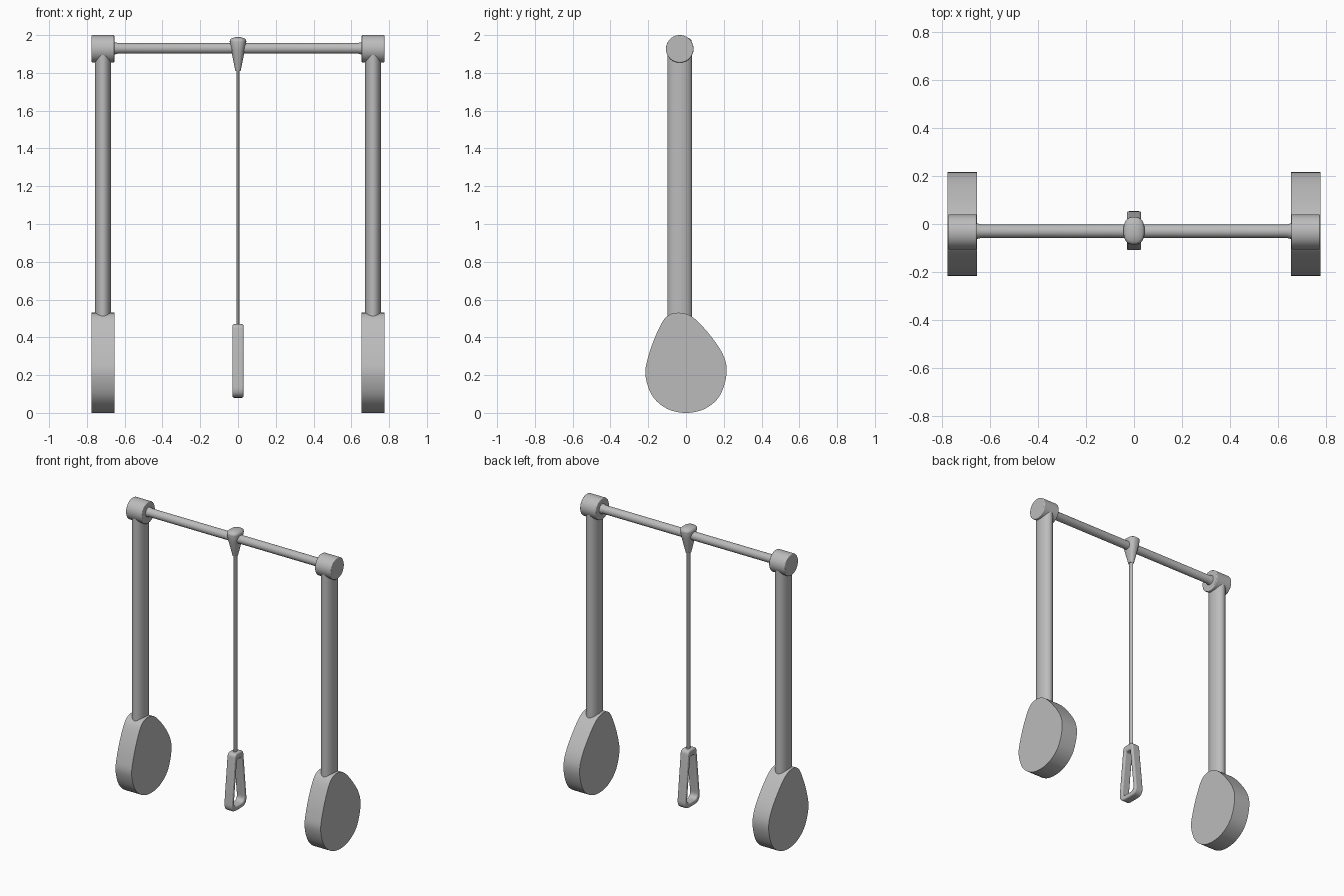
import bpy, bmesh, math
from mathutils import Vector, Matrix

if "Cube" in bpy.data.objects:
    bpy.data.objects.remove(bpy.data.objects["Cube"])

grey = bpy.data.materials.new("plain grey")
grey.diffuse_color = (0.5, 0.5, 0.5, 1)
grey.use_nodes = True
grey.node_tree.nodes["Principled BSDF"].inputs["Base Color"].default_value = grey.diffuse_color
CY = -0.033          # depth line of the posts and bar
HY = -0.028          # depth line of the hanging pull


def finish(name, bm, angle=35, bevel=0.0):
    bmesh.ops.recalc_face_normals(bm, faces=bm.faces)
    me = bpy.data.meshes.new(name)
    bm.to_mesh(me)
    bm.free()
    me.shade_smooth()
    me.set_sharp_from_angle(angle=math.radians(angle))
    me.materials.append(grey)
    ob = bpy.data.objects.new(name, me)
    bpy.context.collection.objects.link(ob)
    if bevel:
        b = ob.modifiers.new("soft edges", 'BEVEL')
        b.width, b.segments, b.limit_method = bevel, 3, 'ANGLE'
        b.angle_limit = math.radians(40)
    return ob


def loft(name, rings, center, along_x=False, n=48, power=2.0, bevel=0.0, angle=35):
    """Stack of (height, half width, half depth) rounded rings."""
    bm = bmesh.new()
    loops = []
    for h, rx, ry in rings:
        loop = []
        for i in range(n):
            a = 2 * math.pi * i / n
            c, s = math.cos(a), math.sin(a)
            loop.append(bm.verts.new((
                rx * math.copysign(abs(c) ** (2 / power), c),
                ry * math.copysign(abs(s) ** (2 / power), s), h)))
        loops.append(loop)
    for p, q in zip(loops, loops[1:]):
        for i in range(n):
            j = (i + 1) % n
            bm.faces.new((p[i], p[j], q[j], q[i]))
    bm.faces.new(loops[0])
    bm.faces.new(loops[-1])
    m = Matrix.Translation(center)
    if along_x:
        m = m @ Matrix.Rotation(math.pi / 2, 4, 'Y')
    bm.transform(m)
    return finish(name, bm, angle, bevel)


def smooth_loop(pts, steps=10):
    """Closed curve through the points."""
    out, n = [], len(pts)
    for i in range(n):
        a, b, c, d = (Vector(pts[(i + k) % n]) for k in (-1, 0, 1, 2))
        for s in range(steps):
            t = s / steps
            out.append(0.5 * (2 * b + (c - a) * t + (2 * a - 5 * b + 4 * c - d) * t ** 2
                              + (3 * b - a - 3 * c + d) * t ** 3))
    return out


def rounded(corners, steps=8):
    """Polygon of (y, z, corner size) with rounded corners."""
    out, n = [], len(corners)
    for i in range(n):
        p = Vector(corners[i][:2])
        r = corners[i][2]
        a = p + (Vector(corners[i - 1][:2]) - p).normalized() * r
        b = p + (Vector(corners[(i + 1) % n][:2]) - p).normalized() * r
        for s in range(steps + 1):
            t = s / steps
            out.append(a * (1 - t) ** 2 + p * 2 * t * (1 - t) + b * t ** 2)
    return out


# End posts, their caps and weighted feet
foot_profile = smooth_loop([
    (-0.05, 0.53), (-0.11, 0.502), (-0.16, 0.41), (-0.2, 0.296), (-0.215, 0.2),
    (-0.178, 0.09), (-0.1, 0.022), (0, 0), (0.1, 0.022), (0.178, 0.09),
    (0.215, 0.21), (0.195, 0.31), (0.118, 0.423), (0.03, 0.51)])
for side, label in ((-1, "left"), (1, "right")):
    x = side * 0.715
    loft(label + "_post", [(0.4, 0.043, 0.066), (1.92, 0.043, 0.066)], (x, CY, 0))
    loft(label + "_cap", [(-0.06, 0.073, 0.073), (0.06, 0.073, 0.073)],
         (x, CY, 1.927), along_x=True, n=64, bevel=0.005)
    bm = bmesh.new()
    f = bm.faces.new([bm.verts.new((x - 0.061, p.x, max(p.y, 0))) for p in foot_profile])
    ext = bmesh.ops.extrude_face_region(bm, geom=[f])
    bmesh.ops.translate(bm, vec=(0.122, 0, 0),
                        verts=[v for v in ext['geom'] if isinstance(v, bmesh.types.BMVert)])
    finish(label + "_foot", bm)

# Cross bar, flaring slightly into the caps
loft("cross_bar", [(-0.66, 0.034, 0.034), (-0.635, 0.028, 0.028),
                   (0.635, 0.028, 0.028), (0.66, 0.034, 0.034)],
     (0, CY + 0.003, 1.93), along_x=True)

# Tapered clamp, strap and loop handle of the pull
loft("clamp", [(1.81, 0.014, 0.02), (1.86, 0.024, 0.034), (1.92, 0.036, 0.05),
               (1.965, 0.044, 0.058), (1.975, 0.043, 0.056), (1.983, 0.034, 0.046),
               (1.989, 0.015, 0.02)], (0, HY, 0), power=2.5, angle=50)
loft("pull_strap", [(0.44, 0.009, 0.017), (1.83, 0.009, 0.017)], (0, HY, 0), n=16)

outer = rounded([(-0.045, 0.47, 0.025), (0.045, 0.47, 0.025),
                 (0.087, 0.08, 0.06), (-0.087, 0.08, 0.06)])
inner = rounded([(-0.022, 0.425, 0.01), (0.022, 0.425, 0.01),
                 (0.058, 0.113, 0.04), (-0.058, 0.113, 0.04)])
bm = bmesh.new()
loops = [[bm.verts.new((hx, p.x + HY, p.y)) for p in prof]
         for prof, hx in ((outer, -0.03), (outer, 0.03), (inner, 0.03), (inner, -0.03))]
for k in range(4):
    p, q = loops[k], loops[(k + 1) % 4]
    for i in range(len(p)):
        j = (i + 1) % len(p)
        bm.faces.new((p[i], p[j], q[j], q[i]))
finish("pull_handle", bm, bevel=0.009)
